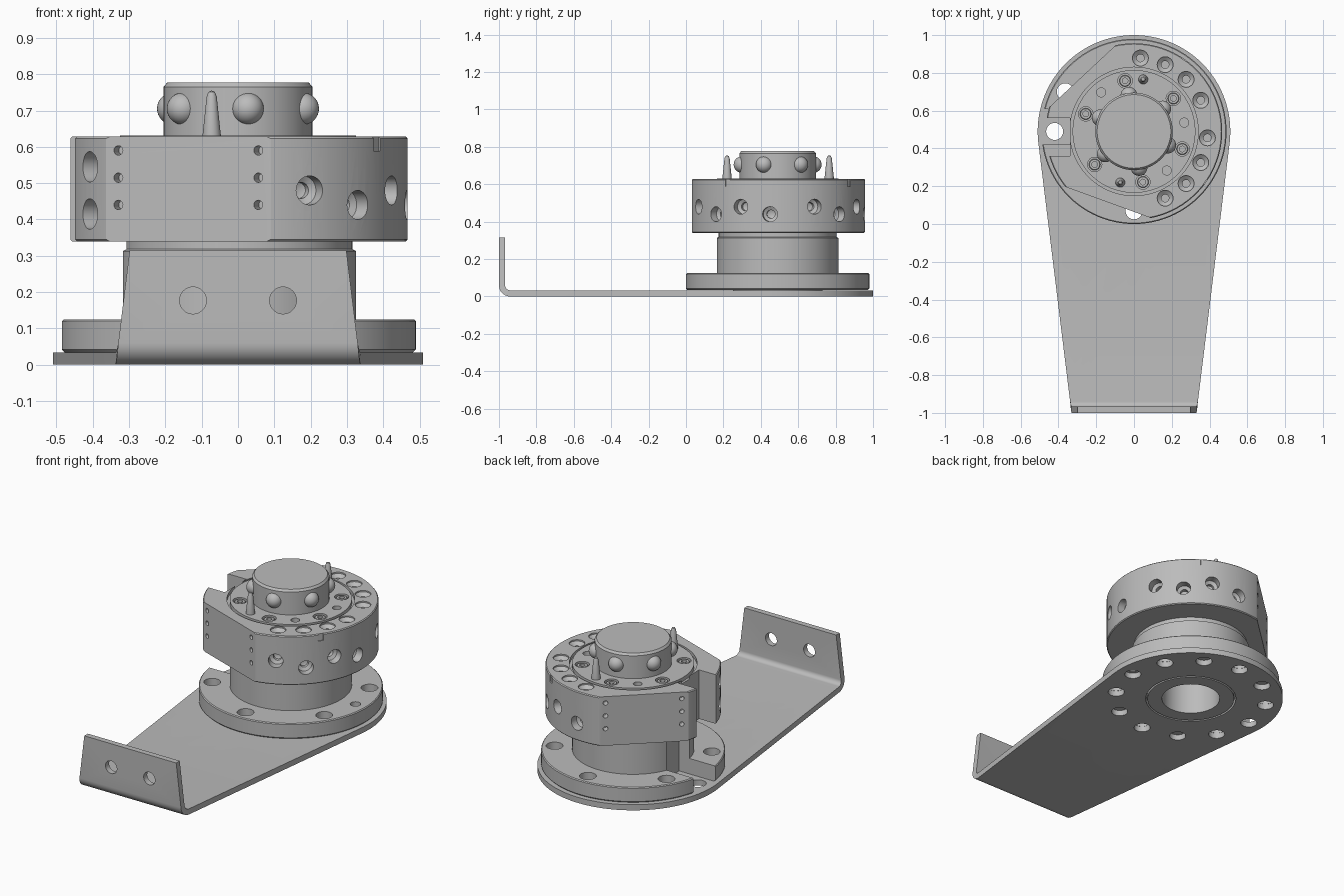
import bpy, bmesh
from math import sin, cos, tan, pi, radians, sqrt
from mathutils import Matrix, Vector

if "Cube" in bpy.data.objects:
    bpy.data.objects.remove(bpy.data.objects["Cube"])

CY = 0.49            # y of the turning axis
HOLE_ANGLES = (85, 65, 45, 25, -5, -25, -45, -65)
FLATS = (133, 250)   # directions of the two flats on the head

steel = bpy.data.materials.new("plain_grey")
steel.use_nodes = True
steel.diffuse_color = (0.5, 0.5, 0.5, 1)
steel.node_tree.nodes["Principled BSDF"].inputs["Base Color"].default_value = (0.5, 0.5, 0.5, 1)


def make(name, bm):
    bmesh.ops.recalc_face_normals(bm, faces=bm.faces)
    mesh = bpy.data.meshes.new(name)
    bm.to_mesh(mesh)
    bm.free()
    mesh.materials.append(steel)
    ob = bpy.data.objects.new(name, mesh)
    bpy.context.collection.objects.link(ob)
    return ob


def select(ob):
    bpy.ops.object.select_all(action='DESELECT')
    ob.select_set(True)
    bpy.context.view_layer.objects.active = ob


def smooth(ob):
    select(ob)
    bpy.ops.object.shade_smooth_by_angle(angle=radians(30))


def lathe(bm, profile, matrix=Matrix.Translation((0, CY, 0)), segs=96):
    """Spin (radius, height) points about z; zero radius becomes a pole."""
    rings = []
    for r, z in profile:
        count = segs if r > 0 else 1
        rings.append([bm.verts.new(matrix @ Vector((r * cos(2 * pi * i / segs), r * sin(2 * pi * i / segs), z)))
                      for i in range(count)])
    closed = profile[0][0] > 0
    for a, b in zip(rings, rings[1:] + ([rings[0]] if closed else [])):
        for i in range(segs):
            j = (i + 1) % segs
            quad = [a[i % len(a)], a[j % len(a)], b[j % len(b)], b[i % len(b)]]
            face = list(dict.fromkeys(quad))
            if len(face) > 2:
                bm.faces.new(face)


def polar(r, deg, z=0):
    a = radians(deg)
    return Matrix.Translation((r * cos(a), CY + r * sin(a), z))


def outward(r, deg, z, side=0):
    """Frame on the head whose z axis points radially outward."""
    return (Matrix.Translation((0, CY, z)) @ Matrix.Rotation(radians(deg), 4, 'Z')
            @ Matrix.Translation((r, side, 0)) @ Matrix.Rotation(pi / 2, 4, 'Y'))


def box(bm, size, matrix):
    bmesh.ops.create_cube(bm, size=1, matrix=matrix @ Matrix.Diagonal((*size, 1)))


def drill(bm, r, low, high, matrix, segs=32):
    lathe(bm, [(0, low), (r, low), (r, high), (0, high)], matrix, segs)


def cut(ob, bm):
    cutter = make("cutter", bm)
    cutter.hide_render = True
    mod = ob.modifiers.new("cut", 'BOOLEAN')
    mod.operation = 'DIFFERENCE'
    mod.solver = 'EXACT'
    mod.object = cutter
    select(ob)
    bpy.ops.object.modifier_apply(modifier=mod.name)
    bpy.data.objects.remove(cutter)


# Base plate: a tapered strip lofted from the upturned end to the round end
R, T, BEND = 0.51, 0.033, 0.06
lean = radians(7)
edge_w, edge_y = R * cos(lean), CY - R * sin(lean)
bend_w = edge_w - tan(lean) * (edge_y + 1 - BEND)
tip_w = bend_w - tan(lean) * 0.07
stations = [((-1, 0.315), (T - 1, 0.315), tip_w - tan(lean) * 0.255)]
for i in range(9):
    a = i / 8 * pi / 2
    outer, inner = [(BEND - 1 - q * cos(a), BEND - q * sin(a)) for q in (BEND, BEND - T)]
    stations.append((outer, inner, tip_w + (bend_w - tip_w) * i / 8))
for i in range(49):
    a = -lean + (pi / 2 - 0.01 + lean) * i / 48
    y = CY + R * sin(a)
    stations.append(((y, 0), (y, T), R * cos(a)))
bm = bmesh.new()
loops = [[bm.verts.new((w * s, *p)) for s, p in ((-1, o), (1, o), (1, n), (-1, n))] for o, n, w in stations]
for a, b in zip(loops, loops[1:]):
    for i in range(4):
        j = (i + 1) % 4
        bm.faces.new((a[i], a[j], b[j], b[i]))
bm.faces.new(loops[0])
bm.faces.new(loops[-1])
bmesh.ops.recalc_face_normals(bm, faces=bm.faces)
bmesh.ops.dissolve_limit(bm, angle_limit=0.01, verts=bm.verts, edges=bm.edges)
plate = make("base_plate", bm)
bm = bmesh.new()
drill(bm, 0.25, -0.1, 0.1, polar(0, 0), 96)
for i in range(12):
    drill(bm, 0.045, -0.1, 0.1, polar(0.42, 30 * i))
for x in (-0.124, 0.124):
    drill(bm, 0.037, -0.1, 0.1, Matrix.Translation((x, -1, 0.177)) @ Matrix.Rotation(pi / 2, 4, 'X'))
cut(plate, bm)
smooth(plate)

# Bolted flange and neck, turned as one piece with a side slot
bm = bmesh.new()
lathe(bm, [(0.16, 0), (0.24, 0), (0.24, 0.034), (0.482, 0.034), (0.49, 0.042), (0.49, 0.12), (0.485, 0.125),
           (0.325, 0.125), (0.325, 0.313), (0.315, 0.318), (0.315, 0.345), (0.16, 0.345)])
neck = make("flange_and_neck", bm)
bm = bmesh.new()
for i in range(6):
    drill(bm, 0.045, 0.02, 0.2, polar(0.42, 30 + 60 * i))
drill(bm, 0.028, 0.02, 0.2, polar(0.42, 0))
box(bm, (0.4, 0.19, 0.35), Matrix.Translation((-0.45, CY + 0.025, 0.205)))
cut(neck, bm)
smooth(neck)

# Head body with a groove around the inner ring
Z0, Z1, HR = 0.34, 0.628, 0.467
bm = bmesh.new()
lathe(bm, [(0, Z0), (HR - 0.005, Z0), (HR, Z0 + 0.005), (HR, Z1 - 0.005), (HR - 0.005, Z1), (0.34, Z1),
           (0.34, Z1 - 0.02), (0.325, Z1 - 0.02), (0.325, Z1 + 0.003), (0, Z1 + 0.003)])
head = make("head_body", bm)

# Flats, side slot with a bevelled mouth
bm = bmesh.new()
for d in FLATS:
    box(bm, (0.8, 0.8, 0.2), outward(0.5, d, 0.5))
cut(head, bm)
bm = bmesh.new()
box(bm, (0.3, 0.2, 0.5), Matrix.Translation((-0.488, CY - 0.03, 0.5)))
cut(head, bm)

# Drilled holes of the head
bm = bmesh.new()
for i, d in enumerate(HOLE_ANGLES):
    z = 0.44 if i % 2 == 0 else 0.48
    lathe(bm, [(0, -0.085), (0.022, -0.075), (0.022, -0.055), (0.04, -0.045), (0.04, 0.05), (0, 0.05)],
          outward(HR, d, z), 32)
    lathe(bm, [(0, -0.06), (0.02, -0.06), (0.02, -0.025), (0.042, -0.008), (0.042, 0.05), (0, 0.05)],
          polar(0.39, d, Z1), 32)
for z in (0.415, 0.545):
    drill(bm, 0.042, -0.06, 0.05, outward(HR, 209, z))
for d in FLATS:
    for side in (-0.205, 0.205):
        for z in (0.44, 0.515, 0.59):
            drill(bm, 0.013, -0.04, 0.05, outward(0.4, d, z, side), 16)
for d in (-35, 55):
    box(bm, (0.08, 0.03, 0.012), outward(HR, d, Z1))
for i in range(6):
    drill(bm, 0.038, -0.02, 0.05, polar(0.272, 40 + 60 * i, Z1))
for d in (130, -50, 10):
    drill(bm, 0.024, -0.02, 0.05, polar(0.27, d, Z1), 24)
cut(head, bm)
smooth(head)

# Socket screws in the inner ring
bm = bmesh.new()
for i in range(6):
    lathe(bm, [(0, -0.021), (0.03, -0.021), (0.03, -0.004), (0.027, -0.001), (0.015, -0.001), (0.015, -0.015),
               (0, -0.015)], polar(0.272, 40 + 60 * i, Z1), 24)
smooth(make("ring_screws", bm))

# Locking cap and its balls
bm = bmesh.new()
lathe(bm, [(0, Z1 - 0.01), (0.205, Z1 - 0.01), (0.205, 0.765), (0.195, 0.777), (0, 0.777)])
smooth(make("centre_cap", bm))
bm = bmesh.new()
for i in range(6):
    bmesh.ops.create_uvsphere(bm, u_segments=32, v_segments=16, radius=0.044,
                              matrix=polar(0.193, 38 + 60 * i, 0.705))
smooth(make("locking_balls", bm))

# Tapered guide pins
bm = bmesh.new()
for d in (80, 255):
    lathe(bm, [(0, -0.01), (0.025, -0.01), (0.025, 0.005), (0.014, 0.11), (0.009, 0.123), (0, 0.127)],
          polar(0.28, d, Z1), 24)
smooth(make("guide_pins", bm))
